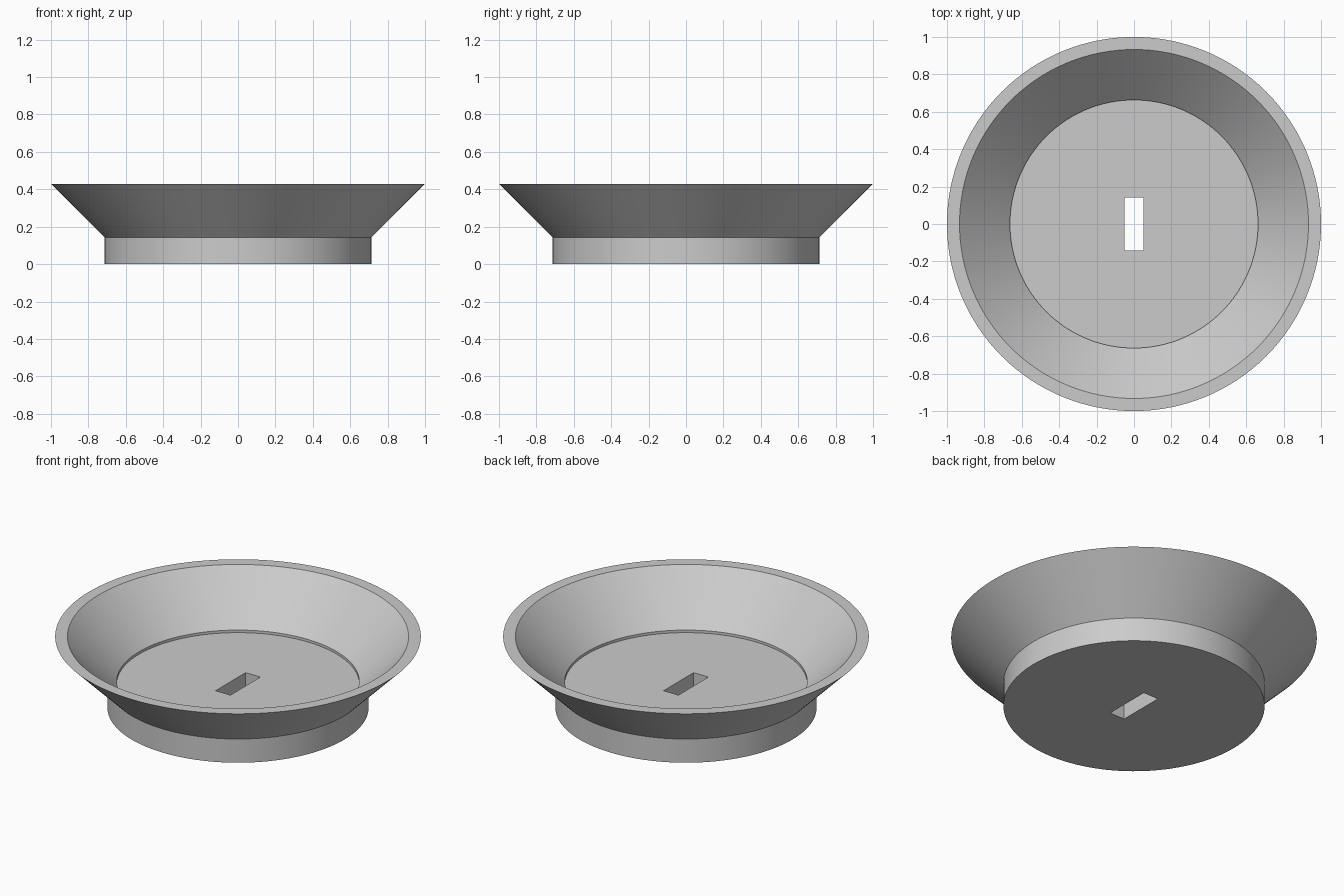
import bpy, bmesh, math

if "Cube" in bpy.data.objects:
    bpy.data.objects.remove(bpy.data.objects["Cube"])

SEG = 128
FLOOR = 1 / 7      # height of the floor inside the dish
RIM = 3 / 7        # height of the rim

bm = bmesh.new()

# Lathed wall: base bottom, base top, rim outside, rim inside, step, floor edge
profile = [(5 / 7, 0), (5 / 7, 1 / 7), (1, RIM), (0.933, RIM),
           (0.663, RIM - 0.27), (0.663, FLOOR)]


def loop(points, z):
    return [bm.verts.new((x, y, z)) for x, y in points]


def bridge(a, b):
    n = len(a)
    for i in range(n):
        j = (i + 1) % n
        bm.faces.new((a[i], a[j], b[j], b[i]))


def circle(r):
    return [(r * math.cos(2 * math.pi * i / SEG), r * math.sin(2 * math.pi * i / SEG))
            for i in range(SEG)]


rings = [loop(circle(r), z) for r, z in profile]
for a, b in zip(rings, rings[1:]):
    bridge(a, b)

# Rectangular slot passing through the floor
hx, hy = 0.05, 0.143
corners = [(hx, -hy), (hx, hy), (-hx, hy), (-hx, -hy)]
slot_low, slot_high = loop(corners, 0), loop(corners, FLOOR)
bridge(slot_low, slot_high)


# Flat floor and underside, each with the slot left open
def fill(outer, inner):
    edges = []
    for ring in (outer, inner):
        edges += [bm.edges.get((v, ring[(i + 1) % len(ring)])) for i, v in enumerate(ring)]
    bmesh.ops.triangle_fill(bm, edges=edges, use_beauty=True)


fill(rings[0], slot_low)
fill(rings[-1], slot_high)
bmesh.ops.recalc_face_normals(bm, faces=bm.faces[:])

mesh = bpy.data.meshes.new("flared_dish")
bm.to_mesh(mesh)
bm.free()
dish = bpy.data.objects.new("flared_dish", mesh)
bpy.context.collection.objects.link(dish)

# Single light grey colour
grey = bpy.data.materials.new("light grey")
grey.diffuse_color = (0.6, 0.6, 0.6, 1)
grey.use_nodes = True
grey.node_tree.nodes["Principled BSDF"].inputs["Base Color"].default_value = grey.diffuse_color
mesh.materials.append(grey)

# Smooth round walls, crisp edges
bpy.context.view_layer.objects.active = dish
dish.select_set(True)
bpy.ops.object.shade_smooth_by_angle(angle=math.radians(30))
